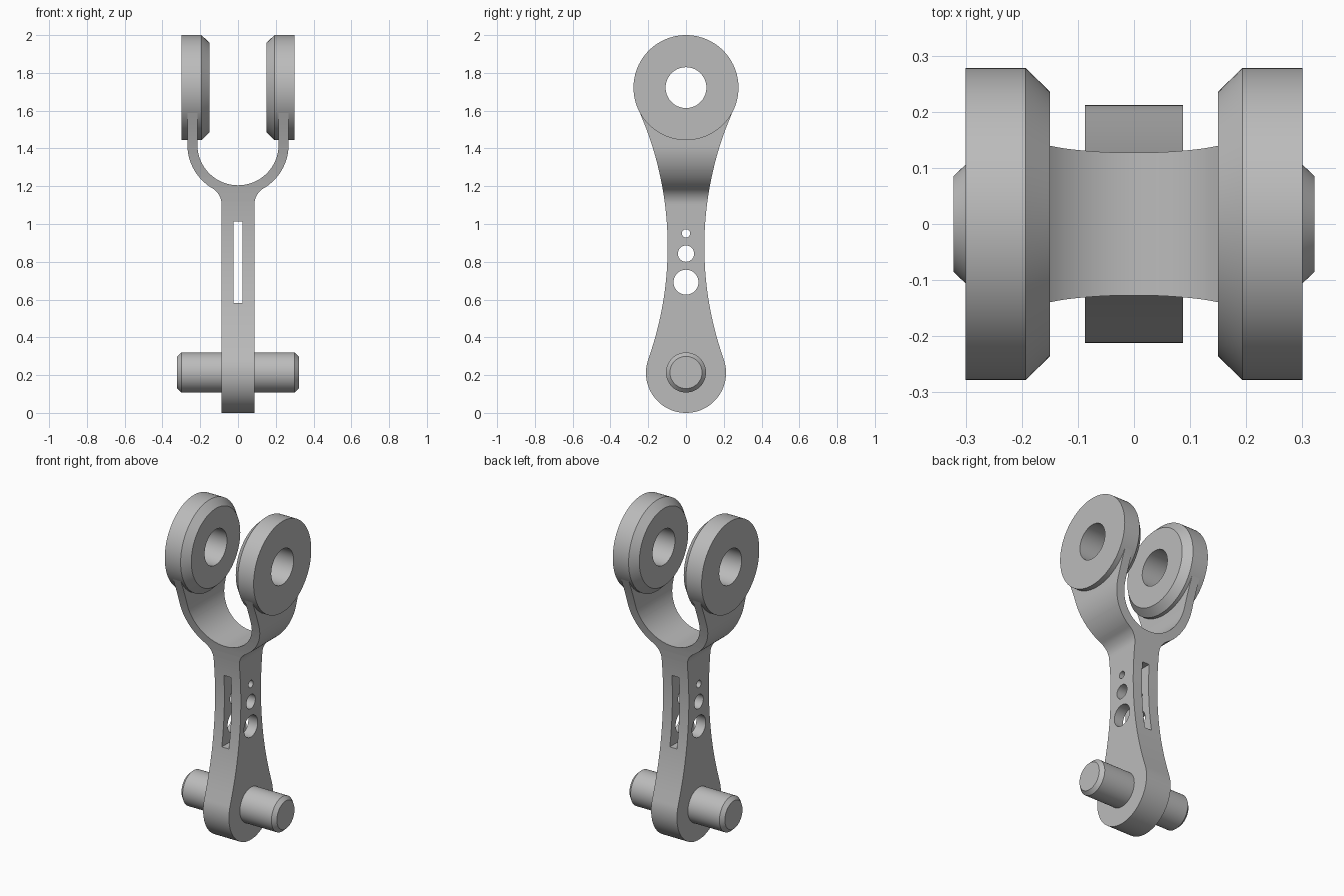
import bpy
import bmesh
from math import sin, cos, pi, atan2, hypot, radians
from mathutils import Matrix

if "Cube" in bpy.data.objects:
    bpy.data.objects.remove(bpy.data.objects["Cube"])

grey = bpy.data.materials.new("plain grey")
grey.use_nodes = True
colour = (0.5, 0.5, 0.5, 1)
grey.diffuse_color = colour
grey.node_tree.nodes["Principled BSDF"].inputs["Base Color"].default_value = colour


def finish(name, bm):
    bmesh.ops.recalc_face_normals(bm, faces=bm.faces)
    mesh = bpy.data.meshes.new(name)
    bm.to_mesh(mesh)
    bm.free()
    mesh.materials.append(grey)
    obj = bpy.data.objects.new(name, mesh)
    bpy.context.collection.objects.link(obj)
    return obj


def select(obj):
    bpy.ops.object.select_all(action='DESELECT')
    obj.select_set(True)
    bpy.context.view_layer.objects.active = obj


def smooth(obj):
    select(obj)
    bpy.ops.object.shade_smooth_by_angle(angle=radians(25))


def prism(name, points, axis, half):
    """Extrude an outline of (across, z) points along x or y."""
    place = (lambda u, z, d: (d, u, z)) if axis == 'x' else (lambda u, z, d: (u, d, z))
    bm = bmesh.new()
    near = [bm.verts.new(place(u, z, -half)) for u, z in points]
    far = [bm.verts.new(place(u, z, half)) for u, z in points]
    bm.faces.new(near)
    bm.faces.new(far)
    n = len(points)
    for i in range(n):
        j = (i + 1) % n
        bm.faces.new((near[i], near[j], far[j], far[i]))
    return finish(name, bm)


def lathe(name, profile, z, steps=96):
    """Turn a closed (x, radius) outline about a level x axis."""
    bm = bmesh.new()
    verts = [bm.verts.new((x, 0, r)) for x, r in profile]
    edges = [bm.edges.new((a, b)) for a, b in zip(verts, verts[1:] + verts[:1])]
    bmesh.ops.spin(bm, geom=verts + edges, cent=(0, 0, 0), axis=(1, 0, 0),
                   angle=2 * pi, steps=steps, use_merge=True)
    bmesh.ops.remove_doubles(bm, verts=bm.verts, dist=1e-5)
    bmesh.ops.translate(bm, verts=bm.verts, vec=(0, 0, z))
    return finish(name, bm)


def arc(u, z, r, start, end, n):
    return [(u + r * cos(start + (end - start) * i / n),
             z + r * sin(start + (end - start) * i / n)) for i in range(n + 1)]


def mirrored(half_outline):
    """Close an outline whose first and last points lie on the centre line."""
    return half_outline + [(-u, z) for u, z in half_outline[-2:0:-1]]


def combine(obj, tool, operation):
    mod = obj.modifiers.new(operation.lower(), 'BOOLEAN')
    mod.operation = operation
    mod.object = tool
    mod.solver = 'EXACT'
    select(obj)
    bpy.ops.object.modifier_apply(modifier=mod.name)
    bpy.data.objects.remove(tool)


EYE_Z, EYE_R = 1.722, 0.278
FOOT_Z, FOOT_R = 0.212, 0.212
FORK_Z, FORK_IN, FORK_OUT = 1.42, 0.215, 0.268
STEM, FILLET = 0.087, 0.1

# Side outline: round foot, waisted shank, round top
waist_z, waist_r = 0.88, 1.777
waist_u = 0.097 + waist_r
low = atan2(waist_z - FOOT_Z, waist_u)
high = atan2(EYE_Z - waist_z, waist_u)
side = (arc(0, FOOT_Z, FOOT_R, -pi / 2, low, 32)
        + arc(waist_u, waist_z, waist_r, pi + low, pi - high, 32)[1:-1]
        + arc(0, EYE_Z, EYE_R - 0.002, -high, pi / 2, 32))
body = prism("yoke_body", mirrored(side), 'x', 0.4)

# Front outline: straight stem flaring into a U-shaped fork
fillet_u = STEM + FILLET
drop = ((FORK_OUT + FILLET) ** 2 - fillet_u ** 2) ** 0.5
lean = atan2(drop, fillet_u)
front = ([(0, -0.1), (STEM, -0.1)]
         + arc(fillet_u, FORK_Z - drop, FILLET, pi, pi - lean, 12)
         + arc(0, FORK_Z, FORK_OUT, -lean, 0, 20)[1:]
         + [(FORK_OUT, 2.1), (FORK_IN, 2.1)]
         + arc(0, FORK_Z, FORK_IN, 0, -pi / 2, 32))
combine(body, prism("fork_shape", mirrored(front), 'y', 0.5), 'INTERSECT')

# Slot through the stem, and round holes across it
slot = [(-0.024, 0.583), (0.024, 0.583), (0.024, 1.012), (-0.024, 1.012)]
combine(body, prism("slot_cutter", slot, 'y', 0.5), 'DIFFERENCE')
for z, r in ((0.95, 0.022), (0.843, 0.043), (0.692, 0.066), (EYE_Z, 0.115)):
    circle = arc(0, z, r, 0, 2 * pi, 48)[:-1]
    combine(body, prism("hole_cutter", circle, 'x', 0.5), 'DIFFERENCE')
smooth(body)

# Bored rings at the fork ends, chamfered on the inner side
for name, s in (("left_ring", 1), ("right_ring", -1)):
    outline = [(0.15, 0.108), (0.15, 0.236), (0.193, EYE_R), (0.30, EYE_R), (0.30, 0.108)]
    smooth(lathe(name, [(s * x, r) for x, r in outline], EYE_Z))

# Cross pin with chamfered ends
pin = [(-0.322, 0), (-0.322, 0.085), (-0.30, 0.106), (0.30, 0.106), (0.322, 0.085), (0.322, 0)]
smooth(lathe("cross_pin", pin, 0.214))
